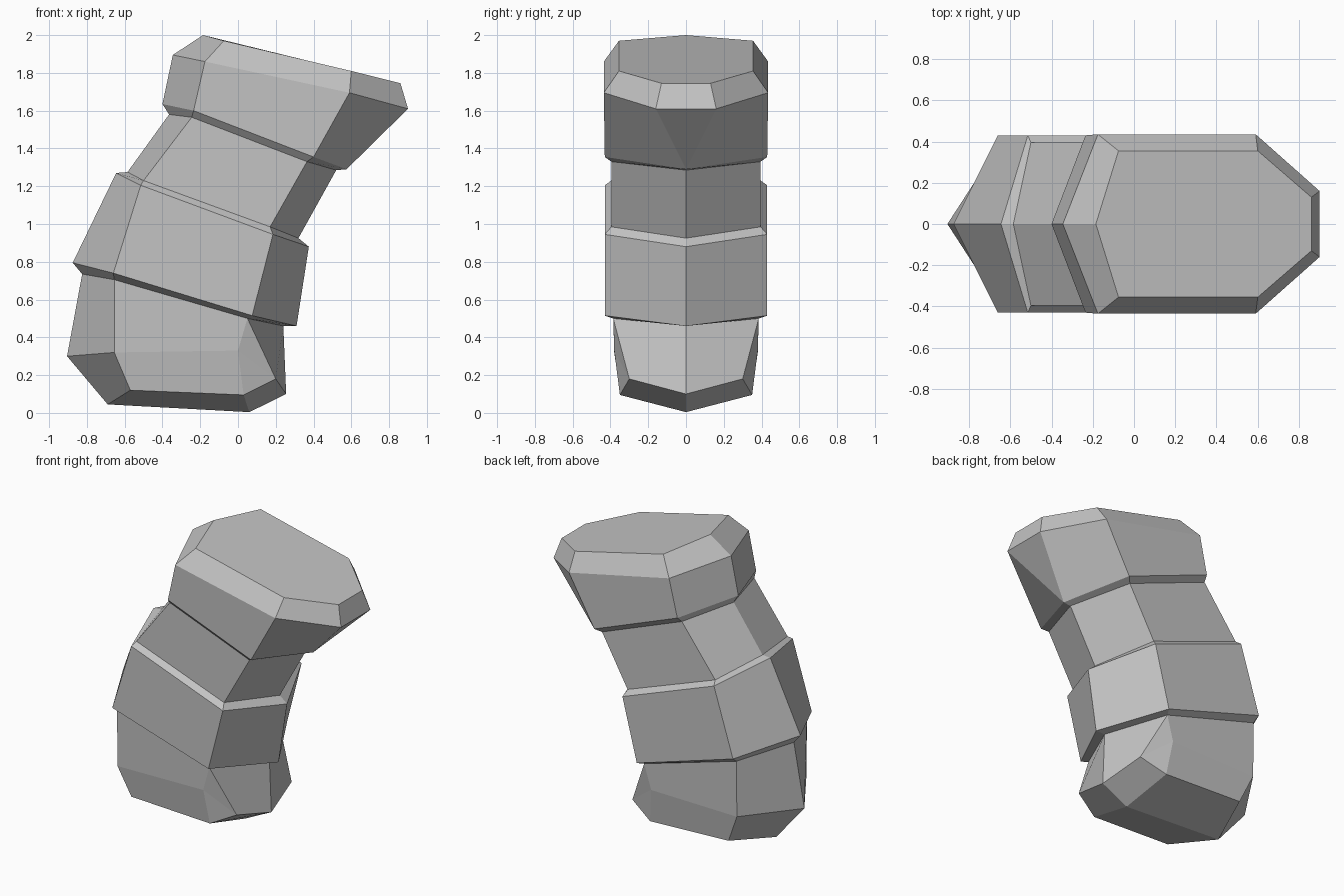
import bpy
import bmesh

cube = bpy.data.objects.get("Cube")
if cube:
    bpy.data.objects.remove(cube, do_unlink=True)

# One plain stone colour for the whole column
stone = bpy.data.materials.new("grey stone")
stone.use_nodes = True
grey = (0.55, 0.55, 0.55, 1)
stone.diffuse_color = grey
stone.node_tree.nodes["Principled BSDF"].inputs["Base Color"].default_value = grey


def section(width, left, front_left, front_right, right, corner=None):
    """Front half of a hexagonal section; points are (x, z), corner is (x, y, z)."""
    points = [(left[0], 0, left[1])]
    points += [(x, -width, z) for x, z in (front_left, front_right)]
    tip = (right[0], 0, right[1])
    return points + [corner or tip, tip]


def pinch(ring):
    """Move the extra corner of a section onto its front right point."""
    return ring[:3] + [ring[2], ring[4]]


def build_part(name, rings, close_bottom=False, close_top=False):
    """Loft faces between half sections, then mirror them to the back."""
    bm = bmesh.new()
    verts = {}

    def add_face(points):
        unique = list(dict.fromkeys(points))
        if len(unique) < 3:
            return
        for p in unique:
            if p not in verts:
                verts[p] = bm.verts.new(p)
        bm.faces.new([verts[p] for p in unique])

    for low, high in zip(rings, rings[1:]):
        for i in range(len(low) - 1):
            add_face([low[i], low[i + 1], high[i + 1], high[i]])
    if close_bottom:
        add_face(rings[0][::-1])
    if close_top:
        add_face(rings[-1])

    mesh = bpy.data.meshes.new(name)
    bm.to_mesh(mesh)
    bm.free()
    mesh.materials.append(stone)
    obj = bpy.data.objects.new(name, mesh)
    bpy.context.collection.objects.link(obj)
    mirror = obj.modifiers.new("back half", "MIRROR")
    mirror.use_axis = (False, True, False)
    mirror.use_mirror_merge = True
    return obj


# Foot: keeled underside, widest at the belly, chamfered on the right
keel = section(0.35, (-0.69, 0.045), (-0.57, 0.12), (0.03, 0.095), (0.06, 0.004))
belly = section(0.38, (-0.905, 0.3), (-0.655, 0.32), (0, 0.33), (0.255, 0.1),
                corner=(0.2, -0.3, 0.18))
foot_top = section(0.385, (-0.825, 0.735), (-0.655, 0.705), (0.05, 0.5), (0.24, 0.46))
build_part("foot", [pinch(keel), belly, pinch(foot_top)], close_bottom=True)

# Lower block: overhangs the foot with a thin ledge at each end
block_low = section(0.43, (-0.875, 0.795), (-0.66, 0.74), (0.075, 0.515), (0.31, 0.46))
block_high = section(0.43, (-0.645, 1.27), (-0.515, 1.205), (0.185, 0.945), (0.375, 0.88))
waist_low = section(0.395, (-0.585, 1.275), (-0.5, 1.23), (0.17, 0.985), (0.32, 0.925))
build_part("lower_block", [foot_top, block_low, block_high, waist_low])

# Waist: narrower leaning block
waist_high = section(0.395, (-0.365, 1.58), (-0.245, 1.565), (0.365, 1.33), (0.52, 1.285))
build_part("waist", [waist_low, waist_high])

# Head: flares to a blunt end on the right, with a bevelled flat top
head_low = section(0.43, (-0.4, 1.635), (-0.235, 1.6), (0.4, 1.355), (0.575, 1.29))
head_rim = section(0.435, (-0.345, 1.895), (-0.175, 1.86), (0.59, 1.695), (0.9, 1.61),
                   corner=(0.9, -0.16, 1.61))
head_top = section(0.355, (-0.185, 2), (-0.075, 1.97), (0.6, 1.81), (0.86, 1.745),
                   corner=(0.86, -0.13, 1.745))
build_part("head", [waist_high, head_low, head_rim, head_top], close_top=True)
